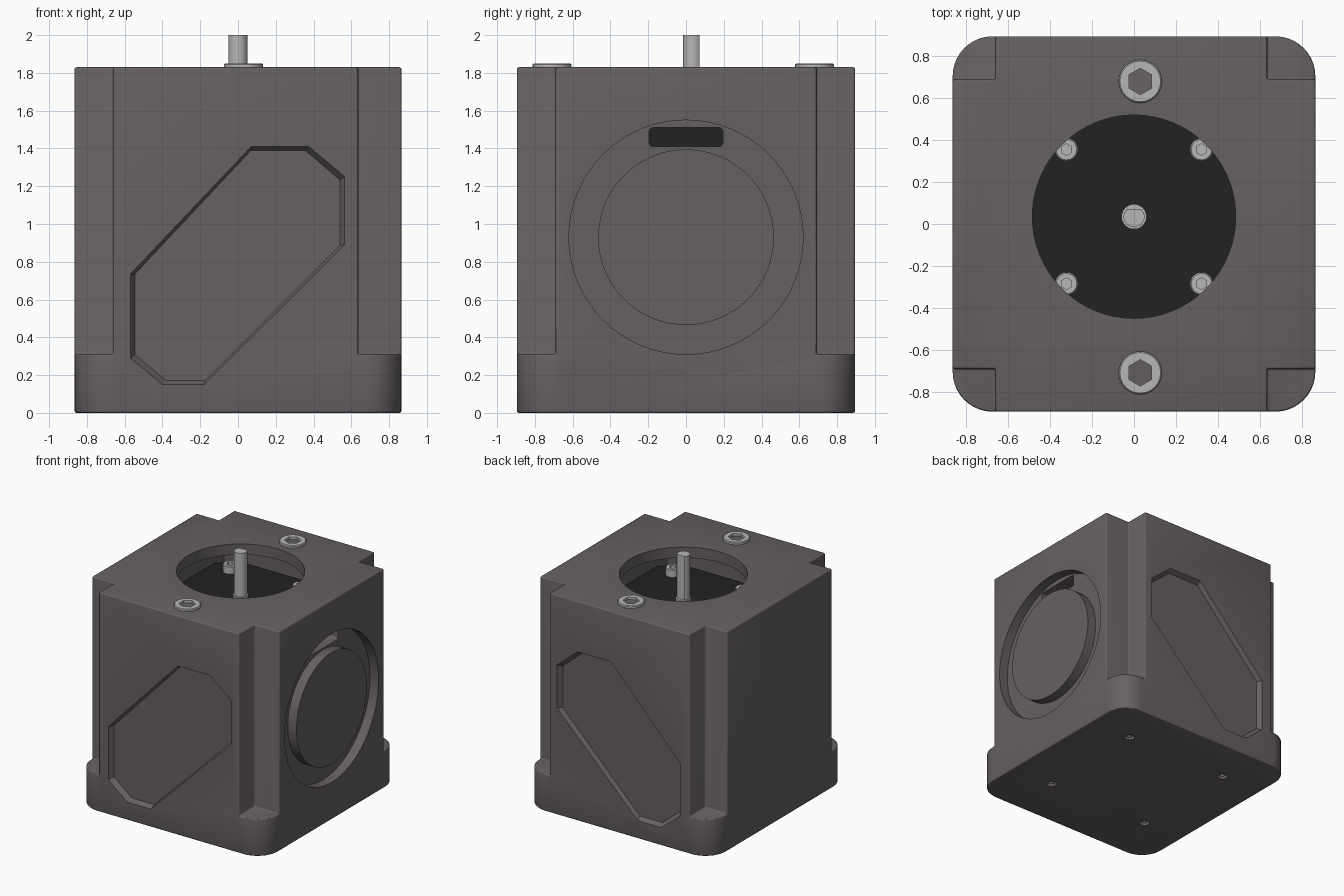
import bpy, bmesh, math

if "Cube" in bpy.data.objects:
    bpy.data.objects.remove(bpy.data.objects["Cube"])

HX, HY, TOP, MY = 0.865, 0.895, 1.83, 0.035   # half sizes, height, motor axis y


def material(name, rgb):
    m = bpy.data.materials.new(name)
    m.diffuse_color = (*rgb, 1)
    m.use_nodes = True
    m.node_tree.nodes["Principled BSDF"].inputs["Base Color"].default_value = m.diffuse_color
    return m


CASE = material("warm grey casing", (0.132, 0.116, 0.121))
BLACK = material("black", (0.016, 0.016, 0.016))
METAL = material("light metal", (0.47, 0.47, 0.455))


def loft(name, rings, mat=None):
    """Closed solid through rings of equal point count."""
    bm = bmesh.new()
    loops = [[bm.verts.new(p) for p in r] for r in rings]
    n = len(loops[0])
    for a, b in zip(loops, loops[1:]):
        for i in range(n):
            bm.faces.new((a[i], a[(i + 1) % n], b[(i + 1) % n], b[i]))
    bm.faces.new(loops[0])
    bm.faces.new(loops[-1])
    bmesh.ops.recalc_face_normals(bm, faces=bm.faces)
    me = bpy.data.meshes.new(name)
    bm.to_mesh(me)
    bm.free()
    if mat:
        me.materials.append(mat)
    ob = bpy.data.objects.new(name, me)
    bpy.context.collection.objects.link(ob)
    return ob


def prism(name, pts, z0, z1, mat=None):
    return loft(name, [[(x, y, z) for x, y in pts] for z in (z0, z1)], mat)


def box(name, x0, x1, y0, y1, z0, z1, mat=None):
    return prism(name, [(x0, y0), (x1, y0), (x1, y1), (x0, y1)], z0, z1, mat)


def circle(x, y, r, n=32):
    return [(x + r * math.cos(2 * math.pi * i / n), y + r * math.sin(2 * math.pi * i / n))
            for i in range(n)]


def rounded_rect(hx, hy, r, seg, cx=0, cy=0):
    pts = []
    for k, (sx, sy) in enumerate([(1, 1), (-1, 1), (-1, -1), (1, -1)]):
        for i in range(seg + 1):
            a = math.pi / 2 * (k + i / seg)
            pts.append((cx + sx * (hx - r) + r * math.cos(a), cy + sy * (hy - r) + r * math.sin(a)))
    return pts


def activate(ob):
    bpy.ops.object.select_all(action='DESELECT')
    ob.select_set(True)
    bpy.context.view_layer.objects.active = ob


def smooth(ob, angle=30):
    activate(ob)
    bpy.ops.object.shade_smooth_by_angle(angle=math.radians(angle))


def cut(target, cutter):
    activate(target)
    m = target.modifiers.new("cut", 'BOOLEAN')
    m.operation, m.solver, m.object = 'DIFFERENCE', 'EXACT', cutter
    bpy.ops.object.modifier_apply(modifier=m.name)
    bpy.data.objects.remove(cutter)


def socket_screw(name, x, y, z0, z1, r, hexr, depth, n=24):
    """Round head with a hexagonal socket; z1 is the head face."""
    def hexagon(z):
        out = []
        for i in range(n):
            t = 2 * math.pi * i / n
            q = hexr * math.cos(math.pi / 6) / math.cos(t % (math.pi / 3) - math.pi / 6)
            out.append((x - q * math.sin(t), y + q * math.cos(t), z))
        return out

    def ring(rr, z):
        return [(x - rr * math.sin(2 * math.pi * i / n), y + rr * math.cos(2 * math.pi * i / n), z)
                for i in range(n)]
    d = 1 if z1 > z0 else -1
    ob = loft(name, [ring(r, z0), ring(r, z1 - d * 0.006), ring(r - 0.006, z1),
                     hexagon(z1), hexagon(z1 - d * depth)], METAL)
    smooth(ob)


# Casing: rounded block with the four upper corners notched away
body = prism("casing", rounded_rect(HX, HY, 0.19, 10), 0, TOP, CASE)
for x0, x1 in ((-1.1, -0.66), (0.635, 1.1)):
    for y0, y1 in ((-1.1, -0.69), (0.69, 1.1)):
        cut(body, box("notch", x0, x1, y0, y1, 0.31, 2.1))
activate(body)
bev = body.modifiers.new("soft edges", 'BEVEL')
bev.width, bev.segments, bev.limit_method = 0.01, 3, 'ANGLE'
bev.angle_limit, bev.use_clamp_overlap = math.radians(40), False
bpy.ops.object.modifier_apply(modifier=bev.name)

# Slanted octagonal recess on front and back
octo = [(-0.57, 0.735), (0.07, 1.41), (0.375, 1.41), (0.565, 1.25),
        (0.565, 0.89), (-0.18, 0.15), (-0.40, 0.15), (-0.57, 0.29)]
inner = [(x * 0.955, 0.78 + (z - 0.78) * 0.965) for x, z in octo]
for s in (-1, 1):
    cut(body, loft("recess", [[(x, s * 1.0, z) for x, z in octo],
                              [(x, s * HY, z) for x, z in octo],
                              [(x, s * (HY - 0.04), z) for x, z in inner]]))

# Ring groove on the right side
groove = loft("groove", [[(x, y, z) for y, z in circle(0, 0.93, 0.62, 64)] for x in (HX - 0.08, 1.0)])
core = loft("core", [[(x, y, z) for y, z in circle(0, 0.93, 0.465, 64)] for x in (0.7, 1.1)])
cut(groove, core)
cut(body, groove)

# Motor chamber, round top opening and side slot
cut(body, box("chamber", -0.51, 0.51, MY - 0.51, MY + 0.51, 0.69, 1.74))
cut(body, prism("opening", circle(0, MY, 0.485, 64), 1.6, 2.0))
slot = rounded_rect(0.195, 0.05, 0.02, 4, 0, 1.46)
cut(body, loft("slot", [[(x, y, z) for y, z in slot] for x in (0.45, 0.95)]))

# Screw holes in the underside
feet = [(x, MY + y) for x in (-0.48, 0.48) for y in (-0.48, 0.48)]
for x, y in feet:
    cut(body, prism("hole", circle(x, y, 0.04, 24), -0.1, 0.05))
smooth(body)
for x, y in feet:
    socket_screw("bottom_screw", x, y, 0.06, 0.012, 0.03, 0.016, 0.01)

# Motor block with chamfered corners
h, c = 0.5, 0.13
chamfered = [(h, h - c), (h - c, h), (c - h, h), (-h, h - c),
             (-h, c - h), (c - h, -h), (h - c, -h), (h, c - h)]
prism("motor", [(x, y + MY) for x, y in chamfered], 0.69, 1.62, BLACK)

# Motor shaft with a flat, and its collar
shaft = [(x, min(y, MY + 0.036)) for x, y in circle(0, MY, 0.05, 32)]
smooth(prism("shaft", shaft, 1.62, 2.0, METAL))
smooth(prism("shaft_collar", circle(0, MY, 0.06), 1.615, 1.635, METAL))

# Motor screws and the two lid screws
for x in (-0.322, 0.322):
    for y in (-0.32, 0.32):
        socket_screw("motor_screw", x, MY + y, 1.615, 1.685, 0.055, 0.028, 0.03)
for y in (-0.71, 0.68):
    socket_screw("lid_screw", 0.03, y, TOP - 0.04, TOP + 0.02, 0.103, 0.063, 0.04)
